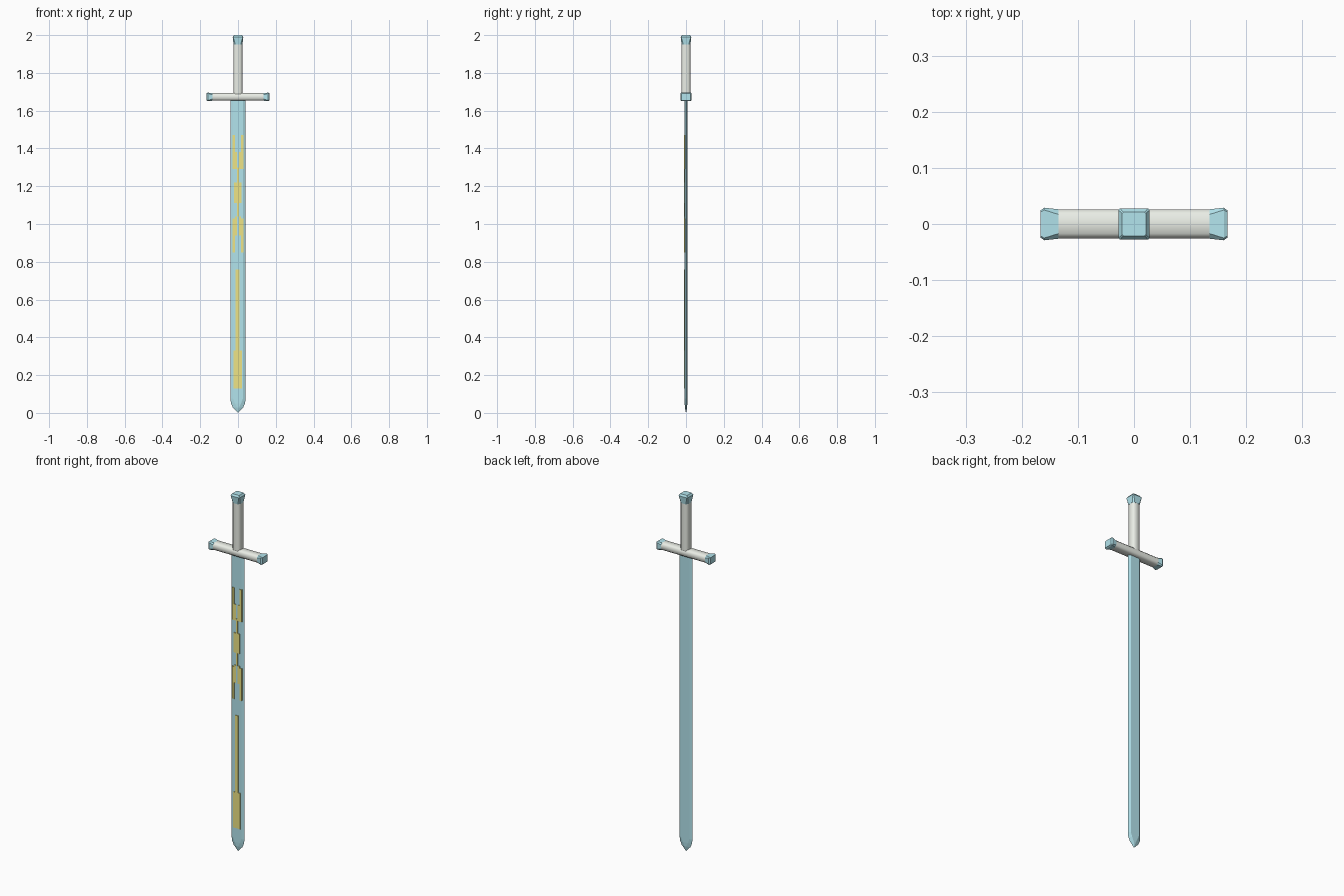
import bpy, bmesh, math
from mathutils import Vector

if "Cube" in bpy.data.objects:
    bpy.data.objects.remove(bpy.data.objects["Cube"])


def material(name, rgb):
    m = bpy.data.materials.new(name)
    m.diffuse_color = (*rgb, 1)
    m.use_nodes = True
    m.node_tree.nodes["Principled BSDF"].inputs["Base Color"].default_value = m.diffuse_color
    return m


CYAN = material("pale_cyan", (0.45, 0.78, 0.85))
IVORY = material("ivory", (0.82, 0.85, 0.79))
GOLD = material("gold", (0.86, 0.78, 0.24))


def finish(name, bm, mat, smooth=False):
    bmesh.ops.remove_doubles(bm, verts=bm.verts, dist=1e-5)
    bmesh.ops.recalc_face_normals(bm, faces=bm.faces)
    me = bpy.data.meshes.new(name)
    bm.to_mesh(me)
    bm.free()
    me.materials.append(mat)
    ob = bpy.data.objects.new(name, me)
    bpy.context.collection.objects.link(ob)
    if smooth:
        bpy.ops.object.select_all(action='DESELECT')
        ob.select_set(True)
        bpy.context.view_layer.objects.active = ob
        bpy.ops.object.shade_smooth_by_angle(angle=math.radians(50))
    return ob


def loft(name, rings, mat, smooth=False):
    """Skin a list of equally sized closed rings and cap both ends."""
    bm = bmesh.new()
    vs = [[bm.verts.new(p) for p in ring] for ring in rings]
    n = len(rings[0])
    for a, b in zip(vs, vs[1:]):
        for i in range(n):
            j = (i + 1) % n
            bm.faces.new((a[i], a[j], b[j], b[i]))
    bm.faces.new(vs[0])
    bm.faces.new(vs[-1])
    return finish(name, bm, mat, smooth)


def chamfered(u, v, c):
    """Rectangle of half sizes u, v with corners cut by c."""
    return [(u, v - c), (u - c, v), (c - u, v), (-u, v - c),
            (-u, c - v), (c - u, -v), (u - c, -v), (u, c - v)]


def bar(name, axis, sections, mat, centre_z=0.0, smooth=False):
    """Bar along x or z from sections (position, half u, half y, chamfer)."""
    rings = []
    for t, u, v, c in sections:
        pts = chamfered(u, v, c)
        if axis == 'z':
            rings.append([Vector((a, b, t)) for a, b in pts])
        else:
            rings.append([Vector((t, b, centre_z + a)) for a, b in pts])
    return loft(name, rings, mat, smooth)


# Blade: flat centre with bevelled edges, narrowing to a point
T = 0.007
sections = [(1.66, 0.04, 0.026, T), (0.075, 0.04, 0.026, T), (0.05, 0.037, 0.016, T),
            (0.028, 0.027, 0.006, 0.006), (0.0, 0.0005, 0.0002, 0.0005)]
loft("blade", [[Vector((x, y, z)) for x, y in
                ((w, 0), (f, t), (-f, t), (-w, 0), (-f, -t), (f, -t))]
               for z, w, f, t in sections], CYAN)

# Cross guard with flared end caps
GZ = 1.673
bar("guard", 'x', [(-0.145, 0.02, 0.026, 0.009), (0.145, 0.02, 0.026, 0.009)],
    IVORY, GZ, smooth=True)
for s, side in ((-1, "left"), (1, "right")):
    bar("guard_cap_" + side, 'x',
        [(s * 0.135, 0.0202, 0.0262, 0.009), (s * 0.16, 0.0225, 0.029, 0.004),
         (s * 0.167, 0.019, 0.024, 0.003)], CYAN, GZ)

# Grip and flared pommel
bar("grip", 'z', [(1.68, 0.023, 0.023, 0.009), (1.96, 0.023, 0.023, 0.009)],
    IVORY, smooth=True)
bar("pommel", 'z', [(1.95, 0.0235, 0.0235, 0.009), (1.99, 0.028, 0.028, 0.003),
                    (2.0, 0.021, 0.021, 0.002)], CYAN)

# Raised gold inlay on the front: (x min, x max, z min, z max)
centre = [(-0.023, 0.021, 0.13, 0.33), (-0.012, 0.007, 0.33, 0.76),
          (-0.006, 0.006, 1.04, 1.11), (-0.02, 0.018, 1.11, 1.22),
          (-0.006, 0.006, 1.22, 1.30)]
paired = [(0.016, 0.03, 0.85, 1.03), (0.006, 0.016, 0.94, 1.04),
          (0.016, 0.03, 1.29, 1.47), (0.006, 0.016, 1.29, 1.38)]
inlay = centre + paired + [(-b, -a, c, d) for a, b, c, d in paired]
for i, (x0, x1, z0, z1) in enumerate(inlay):
    bm = bmesh.new()
    bmesh.ops.create_cube(bm, size=1)
    for v in bm.verts:
        v.co = Vector((x0 if v.co.x < 0 else x1, -0.011 if v.co.y < 0 else -0.003,
                       z0 if v.co.z < 0 else z1))
    finish(f"inlay_{i + 1}", bm, GOLD)
